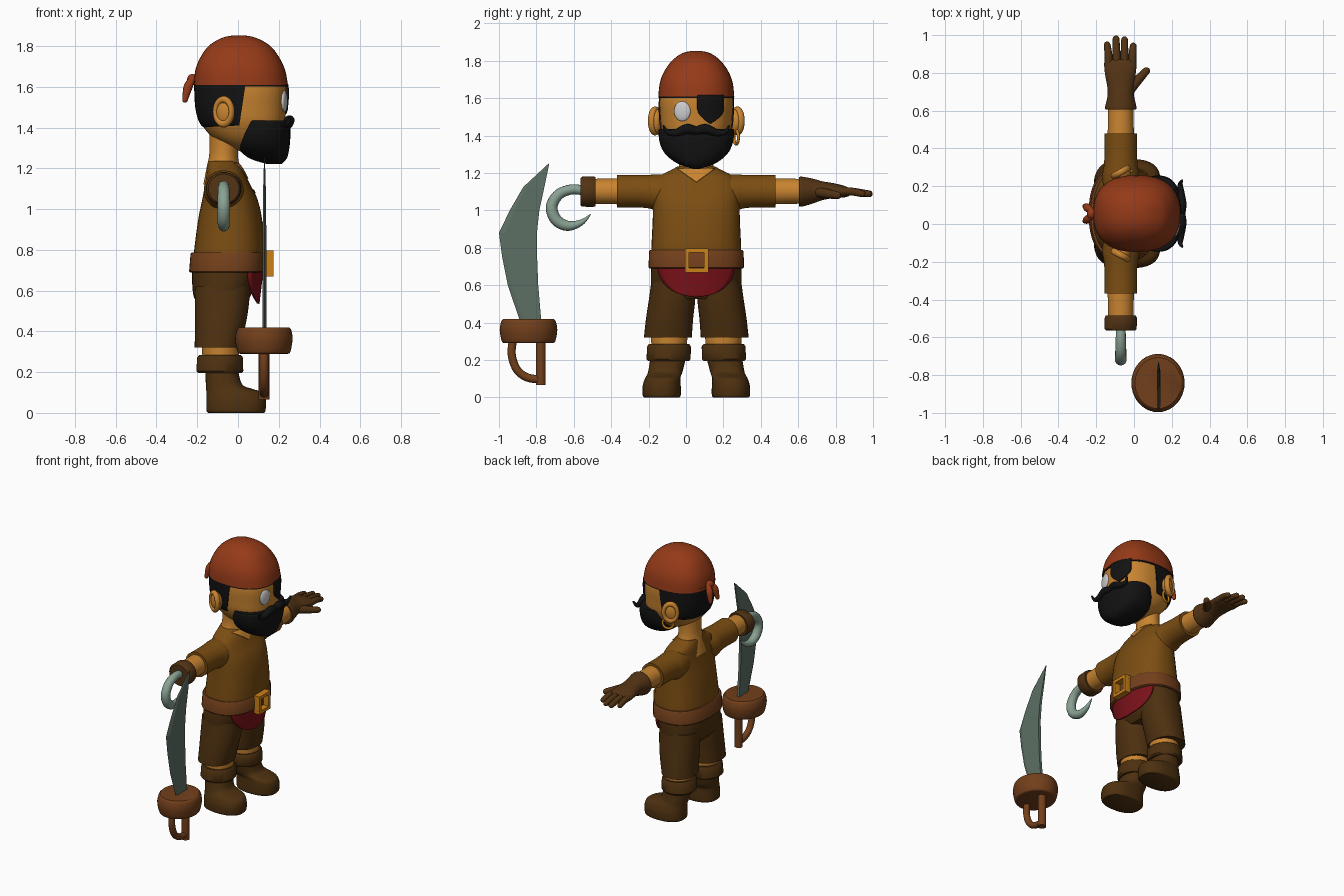
import bpy, bmesh, math
from mathutils import Vector
from mathutils.bvhtree import BVHTree

if "Cube" in bpy.data.objects:
    bpy.data.objects.remove(bpy.data.objects["Cube"])

MID = 0.055  # the figure's own mirror plane in y
COL = dict(skin=(.58, .23, .03), shirt=(.2, .075, .006), pants=(.075, .03, .005), leather=(.17, .05, .011),
           rust=(.3, .042, .009), hair=(.006, .006, .006), red=(.2, .006, .01), gold=(.6, .22, .01),
           steel=(.11, .16, .125), hook=(.25, .36, .29), eye=(.6, .6, .62), glove=(.085, .033, .007))
MAT = {}
for k, c in COL.items():
    MAT[k] = bpy.data.materials.new(k)
    MAT[k].diffuse_color = (*c, 1)


def finish(name, bm, mat, angle=40):
    bmesh.ops.recalc_face_normals(bm, faces=bm.faces[:])
    me = bpy.data.meshes.new(name)
    bm.to_mesh(me)
    bm.free()
    ob = bpy.data.objects.new(name, me)
    bpy.context.collection.objects.link(ob)
    me.materials.append(MAT[mat])
    if angle:
        bpy.ops.object.select_all(action='DESELECT')
        ob.select_set(True)
        bpy.context.view_layer.objects.active = ob
        bpy.ops.object.shade_smooth_by_angle(angle=math.radians(angle))
    return ob


def spline(rows, sub):
    """Catmull-Rom through tuples."""
    out = []
    for i in range(len(rows) - 1):
        a, b, c, d = rows[max(i - 1, 0)], rows[i], rows[i + 1], rows[min(i + 2, len(rows) - 1)]
        for k in range(sub):
            t = k / sub
            out.append(tuple(.5 * (2*q + (r - p)*t + (2*p - 5*q + 4*r - s)*t*t + (3*q - p - 3*r + s)*t**3)
                             for p, q, r, s in zip(a, b, c, d)))
    return out + [tuple(rows[-1])]


def skin(name, rings, mat, angle=40, cut=None):
    bm = bmesh.new()
    vs = [[bm.verts.new(p) for p in r] for r in rings]
    n = len(rings[0])
    for a, b in zip(vs, vs[1:]):
        for i in range(n):
            bm.faces.new((a[i], a[(i + 1) % n], b[(i + 1) % n], b[i]))
    bm.faces.new(vs[0])
    bm.faces.new(vs[-1])
    if cut:
        bmesh.ops.bisect_plane(bm, geom=bm.verts[:] + bm.edges[:] + bm.faces[:], plane_co=cut[0],
                               plane_no=cut[1], clear_outer=True)
        bmesh.ops.holes_fill(bm, edges=[e for e in bm.edges if e.is_boundary])
    return finish(name, bm, mat, angle)


def loft(name, rows, mat, axis='z', p=2.0, sub=4, n=40, angle=40, cut=None):
    """rows: (height, u0, u1, v centre, v radius); superellipse sections."""
    rings = []
    for t, u0, u1, vc, rv in spline(rows, sub):
        ring = []
        for i in range(n):
            c, s = math.cos(math.tau * i / n), math.sin(math.tau * i / n)
            u = (u0 + u1) / 2 + (u1 - u0) / 2 * math.copysign(abs(c) ** (2 / p), c)
            v = vc + rv * math.copysign(abs(s) ** (2 / p), s)
            ring.append((u, v, t) if axis == 'z' else (u, t, v))
        rings.append(ring)
    return skin(name, rings, mat, angle, cut)


def sweep(name, pts, mat, sub=6, n=14):
    """pts: (x, y, z, radius); round tube with domed ends."""
    path = spline(pts, sub)
    P = [Vector(q[:3]) for q in path]
    R = [q[3] for q in path]
    T = [(P[min(i + 1, len(P) - 1)] - P[max(i - 1, 0)]).normalized() for i in range(len(P))]
    dome = [(math.sin(a), math.cos(a)) for a in (1.45, 1.1, .75, .4)]
    st = [(P[0] - T[0] * R[0] * s, T[0], R[0] * c) for s, c in dome] + list(zip(P, T, R))
    st += [(P[-1] + T[-1] * R[-1] * s, T[-1], R[-1] * c) for s, c in reversed(dome)]
    rings, u = [], T[0].orthogonal()
    for c, t, r in st:
        u = (u - t * u.dot(t)).normalized()
        w = t.cross(u)
        rings.append([c + (u * math.cos(math.tau * i / n) + w * math.sin(math.tau * i / n)) * r for i in range(n)])
    return skin(name, rings, mat, 50)


def patch(name, yc, z0, z1, half, xf, mat, th, rows=14, cols=14):
    """Cloth-like sheet facing +x; half(t) gives the half width."""
    bm = bmesh.new()
    g = []
    for i in range(rows + 1):
        z, h = z0 + (z1 - z0) * i / rows, max(half(i / rows), .001)
        ys = [yc + h * (2 * j / cols - 1) for j in range(cols + 1)]
        g.append([bm.verts.new((xf(y, z), y, z)) for y in ys])
    for a, b in zip(g, g[1:]):
        for j in range(cols):
            bm.faces.new((a[j], a[j + 1], b[j + 1], b[j]))
    ob = finish(name, bm, mat)
    m = ob.modifiers.new('thick', 'SOLIDIFY')
    m.thickness, m.offset = th, 0
    return ob


def surface(ob, off):
    bm = bmesh.new()
    bm.from_mesh(ob.data)
    tree = BVHTree.FromBMesh(bm)
    bm.free()

    def f(y, z):
        hit = tree.ray_cast(Vector((2, y, z)), Vector((-1, 0, 0)))[0]
        return (hit.x if hit else 0) + off
    return f


def ball(name, loc, scale, mat, rot=0):
    bpy.ops.mesh.primitive_uv_sphere_add(segments=28, ring_count=16, location=loc, rotation=(0, 0, rot))
    ob = bpy.context.object
    ob.name, ob.scale = name, scale
    ob.data.materials.append(MAT[mat])
    bpy.ops.object.shade_smooth()


def ring(name, loc, R, r, mat, rot, scale=(1, 1, 1)):
    bpy.ops.mesh.primitive_torus_add(location=loc, rotation=rot, major_radius=R, minor_radius=r,
                                     major_segments=32, minor_segments=10)
    ob = bpy.context.object
    ob.name, ob.scale = name, scale
    ob.data.materials.append(MAT[mat])
    bpy.ops.object.shade_smooth()


M = MID
# head, hair, beard, bandana
head = loft('head', [(1.28, .02, .17, M, .07), (1.34, -.11, .21, M, .14), (1.42, -.18, .23, M, .183),
                     (1.5, -.2, .235, M, .193), (1.6, -.207, .237, M, .196), (1.7, -.19, .21, M, .17)], 'skin', p=2.4)
loft('hair', [(1.39, -.15, .18, M, .15), (1.42, -.187, .23, M, .186), (1.5, -.21, .24, M, .2),
              (1.63, -.216, .24, M, .2)], 'hair', p=2.4, cut=((.02, 0, 1.5), (1, 0, -.15)))
loft('beard', [(1.222, .14, .215, M, .02), (1.25, .055, .24, M, .1), (1.30, .0, .252, M, .165),
               (1.36, -.01, .257, M, .195), (1.42, .0, .255, M, .202), (1.435, .005, .245, M, .198)], 'hair', p=2.4)
loft('patch_strap', [(1.602, -.21, .242, M, .201), (1.625, -.21, .242, M, .201)], 'hair', p=2.4, sub=1)
loft('bandana', [(1.61, -.217, .245, M, .203), (1.68, -.21, .232, M, .195), (1.74, -.187, .205, M, .173),
                 (1.80, -.145, .16, M, .13), (1.84, -.08, .09, M, .075), (1.853, -.02, .03, M, .02)], 'rust', p=2.4)
ball('bandana_knot', (-.225, M, 1.635), (.025, .03, .028), 'rust')
for s in (-1, 1):
    sweep('bandana_tail', [(-.22, M + s*.01, 1.645, .014), (-.245, M + s*.03, 1.60, .022),
                           (-.26, M + s*.04, 1.535, .013)], 'rust')
    sweep('moustache', [(.25, M, 1.425, .022), (.252, M + s*.05, 1.435, .026), (.248, M + s*.11, 1.415, .02),
                        (.245, M + s*.155, 1.42, .013), (.255, M + s*.175, 1.45, .006)], 'hair')
    ball('ear', (-.065, M + s*.205, 1.475), (.05, .03, .065), 'skin', s*.35)
    ring('ear_rim', (-.07, M + s*.22, 1.478), .05, .015, 'skin', (math.pi/2, 0, s*.5), (.9, 1.2, 1.2))
ring('earring', (-.045, .268, 1.39), .036, .008, 'gold', (math.pi/2, 0, .35))
face = surface(head, .006)
ball('eye', (face(-.02, 1.53) - .006, -.02, 1.53), (.014, .045, .053), 'eye', -.2)
patch('eye_patch', .13, 1.465, 1.615, lambda t: .07 * min(1, 1 - max(0, .55 - t)**2 * 3.2), face, 'hair', .012)

# neck and torso
loft('neck', [(1.12, -.17, .03, M, .13), (1.2, -.155, .01, M, .105), (1.28, -.14, -.0, M, .085),
              (1.42, -.14, .02, M, .09)], 'skin')
shirt = loft('shirt', [(.70, -.222, .12, M, .24), (.80, -.215, .13, M, .24), (.95, -.195, .118, M, .233),
                       (1.05, -.175, .095, M, .232), (1.12, -.162, .06, M, .232), (1.18, -.155, .03, M, .2),
                       (1.215, -.15, .008, M, .135), (1.235, -.145, -.01, M, .1)], 'shirt', p=2.4)
patch('open_collar', M, 1.15, 1.222, lambda t: .1 * t, surface(shirt, .002), 'skin', .008)

# belt, buckle, sash
loft('belt', [(.69, -.235, .128, M, .25), (.695, -.24, .135, M, .255), (.78, -.233, .135, M, .253),
              (.787, -.228, .13, M, .248)], 'leather', p=2.4, sub=1)
bm = bmesh.new()
for y, z, w, h in ((M + .002, .68, .125, .022), (M + .002, .785, .125, .022), (.006, .7325, .022, .125), (.108, .7325, .022, .125)):
    for v in bmesh.ops.create_cube(bm, size=1)['verts']:
        v.co = (.153 + v.co.x * .044, y + v.co.y * w, z + v.co.z * h)
finish('buckle', bm, 'gold', 0)
patch('sash', M, .537, .70, lambda t: .205 * math.sqrt(1 - (1 - t)**2),
      lambda y, z: .118 - 1.5 * (y - M)**2 - (.7 - z) * .12, 'red', .014)

# trousers, legs, boots
loft('trouser_seat', [(.72, -.225, .115, M, .24), (.64, -.225, .09, M, .243), (.57, -.217, .06, M, .235),
                      (.525, -.19, .03, M, .18)], 'pants', p=2.4)
for s in (-1, 1):
    y = lambda d: M + s * d
    loft('trouser_leg', [(.32, -.213, .012, y(.152), .128), (.42, -.211, .035, y(.143), .126),
                         (.52, -.212, .052, y(.13), .124), (.62, -.21, .06, y(.122), .118)], 'pants', p=2.2)
    loft('calf', [(.2, -.17, .0, y(.145), .09), (.36, -.18, .01, y(.145), .1)], 'skin', sub=1)
    loft('boot_cuff', [(.195, -.195, .018, y(.148), .11), (.205, -.205, .026, y(.148), .118), (.272, -.2, .024, y(.146), .117),
                       (.285, -.19, .014, y(.146), .108)], 'pants', sub=1)
    loft('boot', [(.0, -.145, .128, y(.185), .094), (.012, -.155, .135, y(.185), .102), (.06, -.155, .137, y(.185), .102),
                  (.1, -.155, .122, y(.18), .095), (.118, -.157, .07, y(.173), .092), (.14, -.158, .02, y(.165), .092),
                  (.21, -.16, .0, y(.15), .095)], 'pants', p=2.4)
    # arms
    arm = lambda yy, r, z=1.102: (y(yy), -.07 - r, -.07 + r, z, r)
    loft('sleeve', [arm(.12, .09), arm(.2, .098, 1.094), arm(.25, .09, 1.1), arm(.32, .086), arm(.424, .087)], 'shirt', 'y')
    loft('forearm', [arm(.4, .07), arm(.57, .066)], 'skin', 'y', sub=1)
loft('stump_cuff', [(-.484, -.15, .01, 1.1, .078), (-.5, -.156, .016, 1.1, .082), (-.555, -.156, .014, 1.1, .08),
                    (-.565, -.145, .005, 1.1, .072)], 'glove', 'y', sub=1)

# hook
sweep('hook', [(-.07, -.54, 1.105, .026), (-.07, -.61, 1.112, .027), (-.07, -.68, 1.085, .029), (-.07, -.718, 1.02, .031),
               (-.07, -.695, .95, .031), (-.07, -.632, .917, .027), (-.07, -.56, .935, .016), (-.07, -.512, .977, .003)], 'hook')

# gloved hand
loft('glove', [(.605, -.15, .01, 1.1, .078), (.62, -.153, .013, 1.1, .08), (.68, -.14, .0, 1.103, .066),
               (.73, -.142, .0, 1.105, .05), (.79, -.153, .008, 1.105, .04), (.85, -.158, .014, 1.1, .03),
               (.872, -.15, .006, 1.097, .02)], 'glove', 'y')
for x, x2, tip in ((-.135, -.142, .948), (-.092, -.095, .98), (-.05, -.05, .975), (-.008, -.004, .942)):
    sweep('finger', [(x, .83, 1.1, .021), (x, .89, 1.1, .021), (x2, tip, 1.088, .018)], 'glove')
sweep('thumb', [(-.03, .70, 1.1, .028), (.01, .75, 1.09, .026), (.065, .81, 1.08, .02)], 'glove')

# sword
blade = [(.40, -.885, -.865, -.773), (.6, -.953, -.93, -.79), (.75, -.983, -.955, -.796), (.88, -1.0, -.965, -.797),
         (1.0, -.942, -.918, -.784), (1.125, -.87, -.855, -.757), (1.25, -.735, -.733, -.731)]
skin('blade', [[(.13, l, z), (.13 + h, b, z), (.13 + h, r, z), (.13 - h, r, z), (.13 - h, b, z)]
               for (z, l, b, r), h in zip(blade, (.009, .009, .009, .009, .008, .006, .002))], 'steel', 0)
loft('sword_guard', [(.29, .01, .245, -.842, .13), (.30, -.002, .257, -.842, .143), (.36, -.014, .268, -.842, .154),
                     (.405, -.006, .262, -.842, .146), (.42, .005, .25, -.842, .135)], 'leather', sub=3)
loft('sword_grip', [(.065, .1, .155, -.776, .026), (.3, .1, .155, -.776, .026)], 'leather', sub=1, n=24)
sweep('knuckle_bow', [(.128, -.925, .31, .022), (.128, -.932, .23, .022), (.128, -.905, .15, .022),
                      (.128, -.85, .107, .022), (.128, -.775, .095, .022)], 'leather')

for m in bpy.data.materials:
    if m.users and not m.is_grease_pencil:
        m.use_nodes = True
        m.node_tree.nodes["Principled BSDF"].inputs["Base Color"].default_value = m.diffuse_color
